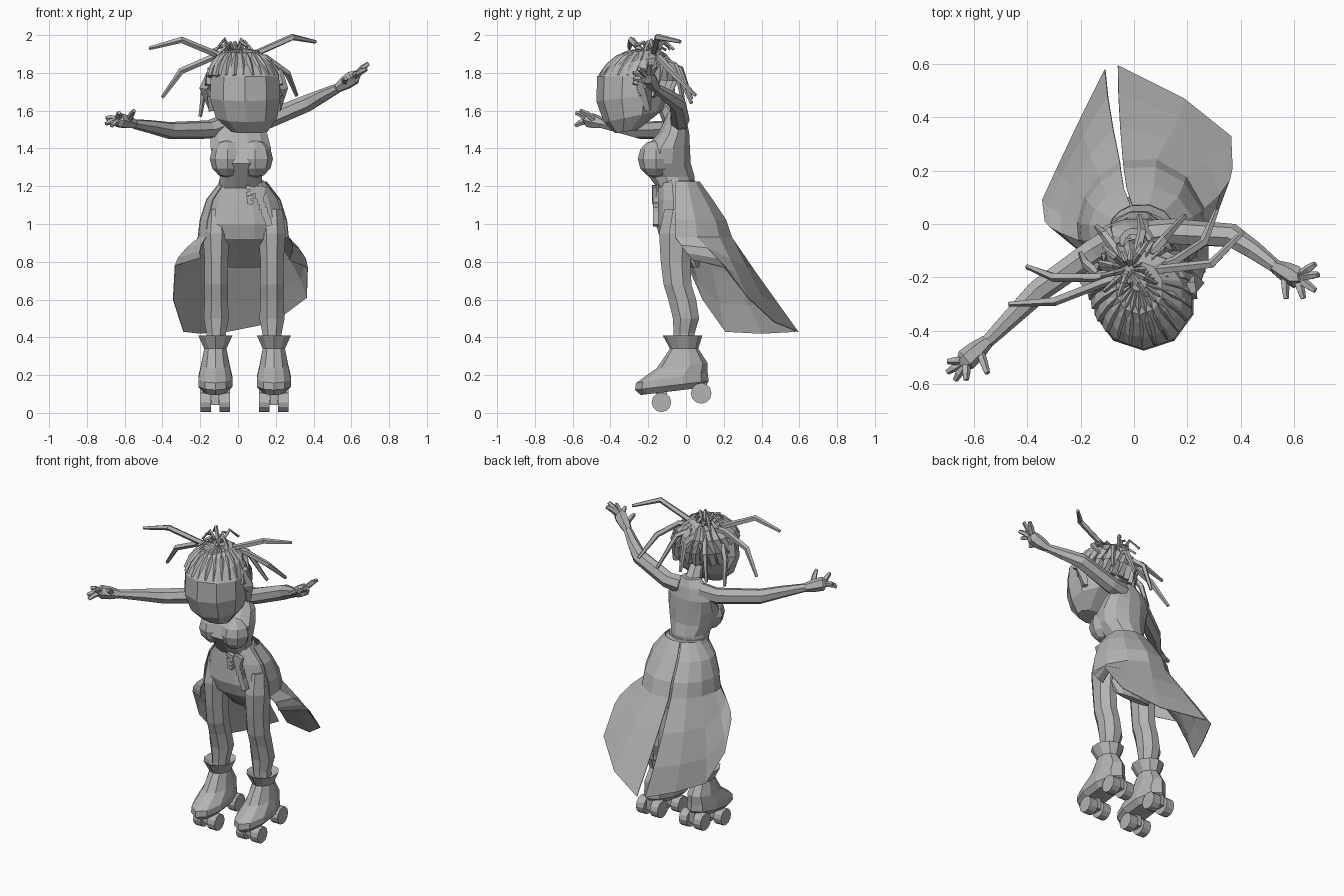
import bpy, bmesh, math, random
from mathutils import Vector, Matrix

default = bpy.data.objects.get("Cube")
if default:
    bpy.data.objects.remove(default)

random.seed(4)
GREY = (0.45, 0.45, 0.45, 1)
grey = bpy.data.materials.new("plain grey")
grey.use_nodes = True
grey.diffuse_color = GREY
grey.node_tree.nodes["Principled BSDF"].inputs["Base Color"].default_value = GREY


def finish(name, bm):
    """Turn a bmesh into a flat shaded object."""
    bmesh.ops.recalc_face_normals(bm, faces=bm.faces)
    mesh = bpy.data.meshes.new(name)
    bm.to_mesh(mesh)
    bm.free()
    mesh.materials.append(grey)
    obj = bpy.data.objects.new(name, mesh)
    bpy.context.collection.objects.link(obj)
    return obj


def bridge(bm, loops, closed=True):
    """Skin a series of equally long point loops."""
    rows = [[bm.verts.new(p) for p in loop] for loop in loops]
    count = len(rows[0])
    for low, high in zip(rows, rows[1:]):
        for i in range(count if closed else count - 1):
            j = (i + 1) % count
            bm.faces.new((low[i], low[j], high[j], high[i]))
    if closed:
        bm.faces.new(rows[0])
        bm.faces.new(rows[-1])


def loft(name, rings, sides=10):
    """Stack ellipses: x, y, z, radius x, radius y and optional slope."""
    bm = bmesh.new()
    loops = []
    for x, y, z, rx, ry, *slope in rings:
        tilt = slope[0] if slope else 0
        loop = []
        for i in range(sides):
            a = math.tau * (i + 0.5) / sides
            dy = ry * math.sin(a)
            loop.append((x + rx * math.cos(a), y + dy, z + tilt * dy))
        loops.append(loop)
    bridge(bm, loops)
    return finish(name, bm)


def tube(bm, path, radii, sides=5):
    """Sweep a polygon along a path with a radius at every point."""
    pts = [Vector(p) for p in path]
    loops = []
    for k, p in enumerate(pts):
        aim = pts[min(k + 1, len(pts) - 1)] - pts[max(k - 1, 0)]
        turn = aim.to_track_quat('Z', 'Y')
        loops.append([p + turn @ Vector((radii[k] * math.cos(a), radii[k] * math.sin(a), 0))
                      for a in (math.tau * i / sides for i in range(sides))])
    bridge(bm, loops)


def box(bm, centre, size, turn=0.0):
    place = (Matrix.Translation(centre) @ Matrix.Rotation(turn, 4, 'Y')
             @ Matrix.Diagonal((*size, 1)))
    bmesh.ops.create_cube(bm, size=1, matrix=place)


# Torso with bust, neck and hips
loft("torso", [(.015, -.055, 1.19, .12, .1), (.015, -.075, 1.25, .115, .125),
               (.017, -.11, 1.32, .15, .14), (.015, -.1, 1.4, .165, .125),
               (.005, -.065, 1.48, .155, .085), (.005, -.055, 1.55, .12, .06),
               (.005, -.06, 1.6, .06, .045)], 12)
bm = bmesh.new()
for x in (-.055, .09):
    place = Matrix.Translation((x, -.16, 1.345)) @ Matrix.Diagonal((.095, .095, .1, 1))
    bmesh.ops.create_uvsphere(bm, u_segments=8, v_segments=6, radius=1, matrix=place)
finish("bust", bm)
bm = bmesh.new()
tube(bm, [(0, -.06, 1.54), (.01, -.11, 1.62), (.03, -.2, 1.68)], [.06, .045, .045], 7)
finish("neck", bm)
loft("hips", [(.02, -.05, 1.23, .12, .095), (.03, -.035, 1.13, .185, .12),
              (.03, -.03, 1.0, .225, .135), (.035, -.02, .92, .2, .12),
              (.05, .05, .77, .12, .02)], 12)

# Split trailing overskirt: hem corners run from the front edge to the back slit
HEMS = {
    "left": [(.27, .03, .81), (.37, .21, .77), (.365, .33, .61), (.19, .47, .48), (-.06, .595, .43)],
    "right": [(-.2, -.1, .82), (-.335, .01, .78), (-.345, .09, .6), (-.29, .21, .43),
              (-.2, .4, .42), (-.11, .58, .43)],
}
SPANS = {"left": (1, -12, 107), "right": (-1, -35, 70)}
SKIRT_ROWS = [(1.225, .125, .1), (1.13, .2, .17), (1.02, .235, .245), (.93, .245, .275)]
for side, hem in HEMS.items():
    sign, first, last = SPANS[side]
    bm = bmesh.new()
    rows = []
    for z, rx, ry in SKIRT_ROWS:
        row = []
        for i in range(len(hem)):
            a = math.radians(first + (last - first) * i / (len(hem) - 1))
            depth = ry if a > 0 else .15
            row.append(Vector((.03 + sign * rx * math.cos(a), -.025 + depth * math.sin(a), z)))
        rows.append(row)
    upper = rows[-1]
    for t in (.35, .7, 1):
        puff = 1 + .08 * math.sin(math.pi * t)
        row = []
        for top, end in zip(upper, hem):
            p = top.lerp(Vector(end), t)
            row.append(Vector((p.x * puff, p.y, p.z)))
        rows.append(row)
    bridge(bm, rows, closed=False)
    panel = finish(side + "_overskirt", bm)
    thick = panel.modifiers.new("cloth", 'SOLIDIFY')
    thick.thickness = .004

# Legs and roller skates
for side, x, foot in (("right", -.115, -.12), ("left", .18, .19)):
    loft(side + "_leg", [(foot, -.01, .33, .05, .06), (x, -.01, .42, .055, .06),
                         (x, 0, .5, .072, .075), (x, -.02, .6, .066, .08),
                         (x, -.045, .68, .068, .08), (x, -.055, .8, .066, .085),
                         (x, -.05, .95, .078, .1), (x, -.035, 1.08, .06, .085)], 8)
    loft(side + "_boot", [(foot, -.07, .115, .065, .17, .12), (foot, -.075, .145, .095, .195, .12),
                          (foot, -.075, .185, .095, .19, .14), (foot, -.02, .25, .08, .135, .1),
                          (foot, -.01, .34, .062, .075), (foot, -.018, .41, .095, .105),
                          (foot, -.018, .385, .055, .065)])
    bm = bmesh.new()
    for y, z, r in ((-.13, .056, .052), (.08, .104, .055)):
        box(bm, (foot, y, z + .02), (.04, .06, .07))
        box(bm, (foot, y, z), (.1, .025, .025))
        for dx in (-.05, .05):
            place = Matrix.Translation((foot + dx, y, z)) @ Matrix.Rotation(math.pi / 2, 4, 'Y')
            bmesh.ops.create_cone(bm, cap_ends=True, segments=12, radius1=r, radius2=r,
                                  depth=.055, matrix=place)
    finish(side + "_wheels", bm)

# Outstretched arms with open hands
ARMS = {
    "right": ([(-.06, -.05, 1.53), (-.15, -.1, 1.5), (-.36, -.25, 1.495), (-.46, -.35, 1.515), (-.55, -.44, 1.53)],
              (-.63, -.51, 1.55),
              [(-.7, -.515, 1.56), (-.7, -.555, 1.53), (-.67, -.585, 1.52), (-.63, -.585, 1.59), (-.55, -.56, 1.6)]),
    "left": ([(.06, -.04, 1.54), (.15, -.03, 1.55), (.37, -.045, 1.64), (.45, -.1, 1.68), (.53, -.16, 1.72)],
             (.61, -.2, 1.775),
             [(.68, -.15, 1.84), (.692, -.19, 1.85), (.68, -.25, 1.82), (.635, -.28, 1.8), (.57, -.28, 1.77)]),
}
for side, (path, palm, tips) in ARMS.items():
    bm = bmesh.new()
    tube(bm, path, [.055, .05, .046, .036, .026], 7)
    wrist, palm = Vector(path[-1]), Vector(palm)
    tube(bm, [wrist, wrist.lerp(palm, .5), palm, palm.lerp(Vector(tips[1]), .25)],
         [.026, .038, .042, .028], 6)
    for tip in tips:
        tip = Vector(tip)
        root = palm.lerp(tip, .15) if tip != Vector(tips[-1]) else wrist.lerp(palm, .4)
        knuckle = root.lerp(tip, .6) + Vector((0, 0, .006))
        tube(bm, [root, knuckle, tip], [.018, .016, .011])
    finish(side + "_arm", bm)

# Head, nodding so the jaw rises towards the nape
loft("head", [(.06, -.315, 1.49, .1, .06, .15), (.045, -.28, 1.57, .17, .155, .2),
              (.037, -.28, 1.67, .195, .195, .1), (.037, -.275, 1.78, .19, .195),
              (.03, -.265, 1.86, .155, .165, .2), (.02, -.24, 1.915, .09, .1, .1)])

# Flat braided rows over the scalp, reaching lower at the back
bm = bmesh.new()
BRAIDS = 24
for i in range(BRAIDS):
    a = math.tau * i / BRAIDS
    start = -8 if math.sin(a) > .2 else 20 if math.sin(a) < -.2 else 8
    path = []
    for step in range(5):
        lat = math.radians(start + (80 - start) * step / 4)
        spread = math.cos(lat)
        path.append((.035 + .19 * spread * math.cos(a) - .02 * math.sin(lat),
                     -.275 + .06 * math.sin(lat) + .2 * spread * math.sin(a),
                     1.705 + .215 * math.sin(lat)))
    tube(bm, path, [.024, .027, .025, .019, .012], 4)
finish("scalp_braids", bm)

# Loose locks
LOCKS = [
    [(-.03, -.19, 1.89), (-.12, -.22, 1.9), (-.3, -.29, 1.975), (-.47, -.3, 1.93)],
    [(-.03, -.18, 1.89), (-.14, -.2, 1.88), (-.3, -.2, 1.81), (-.4, -.16, 1.67)],
    [(.03, -.18, 1.89), (.11, -.17, 1.91), (.29, -.15, 1.99), (.41, -.03, 1.965)],
    [(.05, -.17, 1.89), (.15, -.14, 1.88), (.26, -.07, 1.8), (.31, .05, 1.68)],
    [(.03, -.15, 1.88), (.11, -.06, 1.84), (.19, .03, 1.64)],
    [(0, -.15, 1.88), (.03, -.03, 1.82), (.02, .03, 1.66)],
    [(-.03, -.15, 1.88), (-.11, -.04, 1.78), (-.14, -.01, 1.62)],
    [(-.12, -.2, 1.82), (-.18, -.15, 1.72), (-.2, -.11, 1.57)],
]
bm = bmesh.new()
for path in LOCKS:
    tube(bm, path, [.018] * (len(path) - 1) + [.01])
for x, out in ((-.14, -.165), (.21, .225)):
    tube(bm, [(x, -.24, 1.82), (out, -.22, 1.72), (x, -.2, 1.6)], [.03, .04, .02], 4)
finish("loose_locks", bm)

# Knotted bun of short looped locks
bm = bmesh.new()
for i in range(13):
    a = math.tau * i / 13
    reach = random.uniform(.05, .12)
    rise = random.uniform(1.93, 1.99)
    across = Vector((math.cos(a) * reach, math.sin(a) * reach, 0))
    root = Vector((-.02, -.17, 1.88))
    bend = root + across * .6
    bend.z = rise
    end = root + across * 1.1
    end.z = rise - random.uniform(0, .07)
    tube(bm, [root, bend, end], [.012, .011, .008], 4)
finish("bun", bm)

# Belt and hanging charms
loft("belt", [(.018, -.05, 1.2, .128, .1), (.018, -.05, 1.23, .122, .1)], 12)
bm = bmesh.new()
for i in range(7):
    t = i / 6
    box(bm, (.1 + .06 * t, -.16, 1.18 - .17 * t), (.035, .03, .04), random.uniform(-.8, .8))
for i in range(4):
    box(bm, (.065, -.165, 1.19 - .025 * i), (.05 - .006 * i, .03, .022), random.uniform(-.4, .4))
box(bm, (.125, -.165, 1.17), (.04, .025, .06), .3)
finish("belt_charms", bm)
